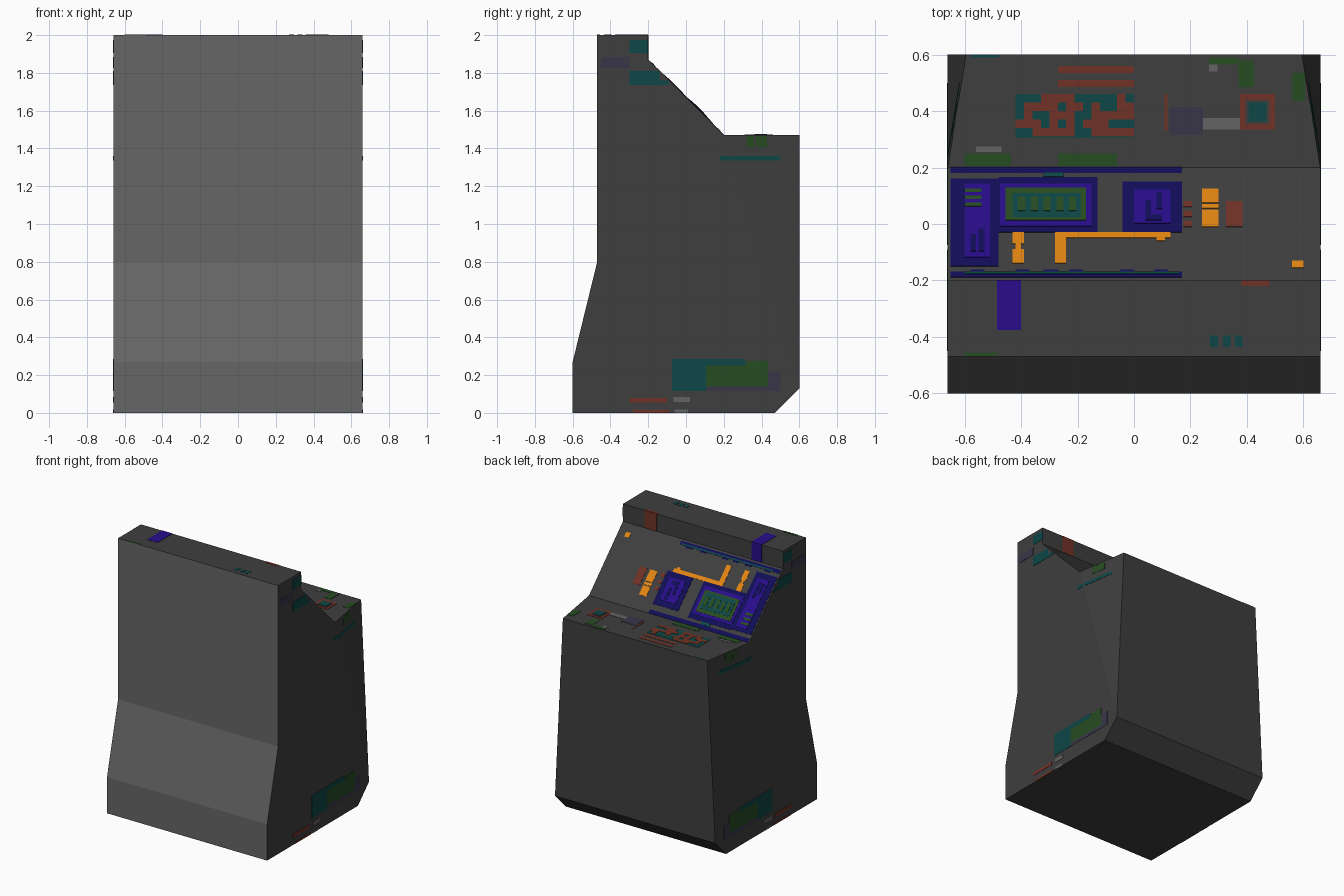
import bpy, bmesh
from mathutils import Vector

old = bpy.data.objects.get("Cube")
if old:
    bpy.data.objects.remove(old, do_unlink=True)


def material(name, *rgb):
    """Flat material from display values in the 0-255 range."""
    lin = [((c / 255 + .055) / 1.055) ** 2.4 if c > 10 else c / 255 / 12.92 for c in rgb]
    mat = bpy.data.materials.new(name)
    mat.use_nodes = True
    mat.diffuse_color = (*lin, 1)
    shader = next(n for n in mat.node_tree.nodes if n.type == 'BSDF_PRINCIPLED')
    shader.inputs["Base Color"].default_value = (*lin, 1)
    shader.inputs["Roughness"].default_value = .8
    return mat


charcoal = material("charcoal", 62, 62, 62)
grey = material("front grey", 102, 102, 102)
navy = material("navy", 17, 13, 88)
purple = material("purple", 40, 13, 138)
teal = material("teal", 14, 70, 70)
rust = material("rust", 112, 50, 38)
green = material("green", 38, 76, 34)
orange = material("orange", 225, 132, 18)
light_grey = material("light grey", 100, 100, 100)
violet = material("dim violet", 56, 54, 72)


def finish(name, bm, mats):
    bmesh.ops.recalc_face_normals(bm, faces=bm.faces)
    mesh = bpy.data.meshes.new(name)
    bm.to_mesh(mesh)
    bm.free()
    for mat in mats:
        mesh.materials.append(mat)
    obj = bpy.data.objects.new(name, mesh)
    bpy.context.collection.objects.link(obj)
    return obj


# Console body: side profile (y, z) spanned across the width, narrower at the rear shelf edge
W, TAPER, SHELF, TOP = .66, .065, 1.47, 2
profile = [(-.6, 0), (-.6, .27), (-.47, .8), (-.47, TOP), (-.2, TOP),
           (-.2, 1.87), (.2, SHELF), (.6, SHELF), (.6, .13), (.47, 0)]
CORNER = 7
bm = bmesh.new()
sides = []
for s in (-1, 1):
    sides.append([bm.verts.new((s * (W - TAPER * (i == CORNER)), y, z))
                  for i, (y, z) in enumerate(profile)])
for ring in sides:
    bm.faces.new([v for i, v in enumerate(ring) if i != CORNER])
    bm.faces.new(ring[CORNER - 1:CORNER + 2])
a, b = sides
for i in range(len(profile)):
    j = (i + 1) % len(profile)
    bm.faces.new((a[i], a[j], b[j], b[i]))
bm.normal_update()
body = finish("console_body", bm, [charcoal, grey])
for face in body.data.polygons:
    face.material_index = int(face.normal.y < -.5)


# Surface maps: (u, v, height above surface) to a point
def slope(x, y, h):
    return x, y + h * .7, 1.67 - y + h * .7


def shelf(x, y, h):
    return x, y, SHELF + h


def roof(x, y, h):
    return x, y, TOP + h


def riser(x, z, h):
    return x, -.2 + h, z


def left_side(y, z, h):
    seam = .2 + .4 * (SHELF - z) / 1.34
    return W - TAPER / .4 * max(0, y - seam) + h, y, z


def right_side(y, z, h):
    x, y, z = left_side(y, z, h)
    return -x, y, z


def plates(name, surface, mat, rects, level=1):
    """Thin painted plates, each given as (u0, v0, u1, v1)."""
    bm = bmesh.new()
    for u0, v0, u1, v1 in rects:
        corners = [(u0, v0), (u1, v0), (u1, v1), (u0, v1)]
        low, high = [[bm.verts.new(Vector(surface(u, v, h))) for u, v in corners]
                     for h in (-.001, level * .002)]
        bm.faces.new(low)
        bm.faces.new(high)
        for i in range(4):
            j = (i + 1) % 4
            bm.faces.new((low[i], low[j], high[j], high[i]))
    return finish(name, bm, [mat])


# Control slope: trim rails with studs, instrument frames and screen
plates("trim_rails", slope, navy, [(-.65, .18, .17, .2), (-.65, -.19, .17, -.17)])
plates("trim_studs", slope, navy,
       [(x, -.175, x + .05, -.163) for x in (-.58, -.42, -.32, -.23, -.05, .07)])
plates("rail_lines", slope, teal, [(-.6, -.179, .16, -.171), (-.32, .165, -.25, .18)], 2)
plates("instrument_frames", slope, navy,
       [(-.65, -.15, -.48, .16), (-.48, -.03, -.13, .165), (-.04, -.03, .17, .15)])
plates("instrument_panels", slope, purple,
       [(-.6, -.12, -.51, .14), (-.475, -.01, -.15, .14), (0, 0, .13, .12)], 2)
plates("dial_marks", slope, navy,
       [(.04, .01, .06, .08), (.06, .01, .1, .03), (.08, .05, .1, .11),
        (-.58, -.1, -.56, -.04), (-.55, -.1, -.53, -.02)], 3)
plates("screen_border", slope, green, [(-.455, .01, -.17, .125)], 3)
plates("screen", slope, teal, [(-.43, .02, -.19, .105)], 4)
plates("screen_digits", slope, green,
       [(-.41 + i * .045, .04, -.385 + i * .045, .09) for i in range(5)], 5)
plates("panel_bars", slope, green,
       [(-.6, y, -.54, y + .012) for y in (.06, .085, .11)], 3)
plates("orange_pipes", slope, orange,
       [(-.28, -.05, .13, -.03), (-.28, -.14, -.24, -.05), (.08, -.06, .11, -.05),
        (-.43, -.07, -.39, -.03), (-.42, -.09, -.4, -.07), (-.43, -.14, -.39, -.09)])
plates("orange_switches", slope, orange,
       [(.24, .075, .3, .125), (.24, .055, .3, .07), (.24, -.01, .3, .05),
        (.56, -.155, .6, -.13)])
plates("rust_buttons", slope, rust,
       [(.325, -.01, .385, .08)] + [(.175, y, .205, y + .02) for y in (-.01, .025, .06)])

# Rear shelf: maze plate drawn from a small grid, then bars and patches
maze = ["...####.....#.",
        ".####.##.#..##",
        ".#..###..#####",
        "###.#.#.###...",
        "..#####..#####"]
cell = .03
plates("maze_base", shelf, teal, [(-.42, .305, 0, .46)])
plates("maze_walls", shelf, rust,
       [(-.42 + c * cell, .43 - r * cell, -.42 + (c + 1) * cell, .46 - r * cell)
        for r, row in enumerate(maze) for c, mark in enumerate(row) if mark == "#"], 2)
plates("shelf_bars", shelf, rust,
       [(-.27, .535, 0, .56), (-.27, .485, 0, .51), (.108, .33, .118, .46)])
plates("shelf_green_patches", shelf, green,
       [(-.27, .205, -.06, .25), (-.6, .205, -.435, .25), (.265, .565, .37, .59),
        (.37, .485, .425, .58), (.56, .435, .605, .535)])
plates("shelf_grey_patches", shelf, light_grey,
       [(-.56, .255, -.47, .275), (.245, .335, .375, .375), (.265, .54, .295, .565)])
plates("shelf_violet_patch", shelf, violet, [(.125, .315, .245, .415)])
plates("square_button_rim", shelf, rust, [(.375, .335, .5, .46)])
plates("square_button_gap", shelf, charcoal, [(.395, .355, .48, .44)], 2)
plates("square_button_centre", shelf, teal, [(.405, .363, .47, .43)], 3)
plates("shelf_edge_mark", shelf, teal, [(-.58, .59, -.48, .6)])

# Roof and riser marks
plates("roof_stripe", roof, purple, [(-.485, -.375, -.4, -.2)])
plates("riser_stripe", riser, purple, [(-.485, 1.87, -.4, TOP)])
plates("roof_rust_patch", roof, rust, [(.38, -.22, .48, -.2)])
plates("riser_rust_patch", riser, rust, [(.38, 1.87, .48, TOP)])
plates("roof_vents", roof, teal,
       [(x, -.435, x + .027, -.395) for x in (.27, .315, .357)])
plates("roof_front_mark", roof, green, [(-.6, -.47, -.485, -.455)])

# Matching painted patches on both sides
for label, side in (("left", left_side), ("right", right_side)):
    plates(label + "_teal_patches", side, teal,
           [(-.3, 1.905, -.2, 1.975), (-.3, 1.735, -.14, 1.81), (-.14, 1.735, -.09, 1.76),
            (.18, 1.335, .238, 1.36), (.242, 1.335, .5, 1.36),
            (-.075, .115, .105, .285), (.105, .25, .315, .285)])
    plates(label + "_green_patches", side, green,
           [(.105, .14, .435, .25), (.315, .25, .435, .275),
            (.32, 1.405, .36, 1.465), (.37, 1.405, .43, 1.465)])
    plates(label + "_violet_patches", side, violet,
           [(-.45, 1.825, -.3, 1.885), (.105, .115, .5, .14), (.435, .14, .5, .22)])
    plates(label + "_rust_patches", side, rust,
           [(-.3, .055, -.1, .08), (-.28, 0, -.09, .015)])
    plates(label + "_grey_patches", side, light_grey,
           [(-.065, .057, .02, .083), (-.06, 0, .01, .018)])
